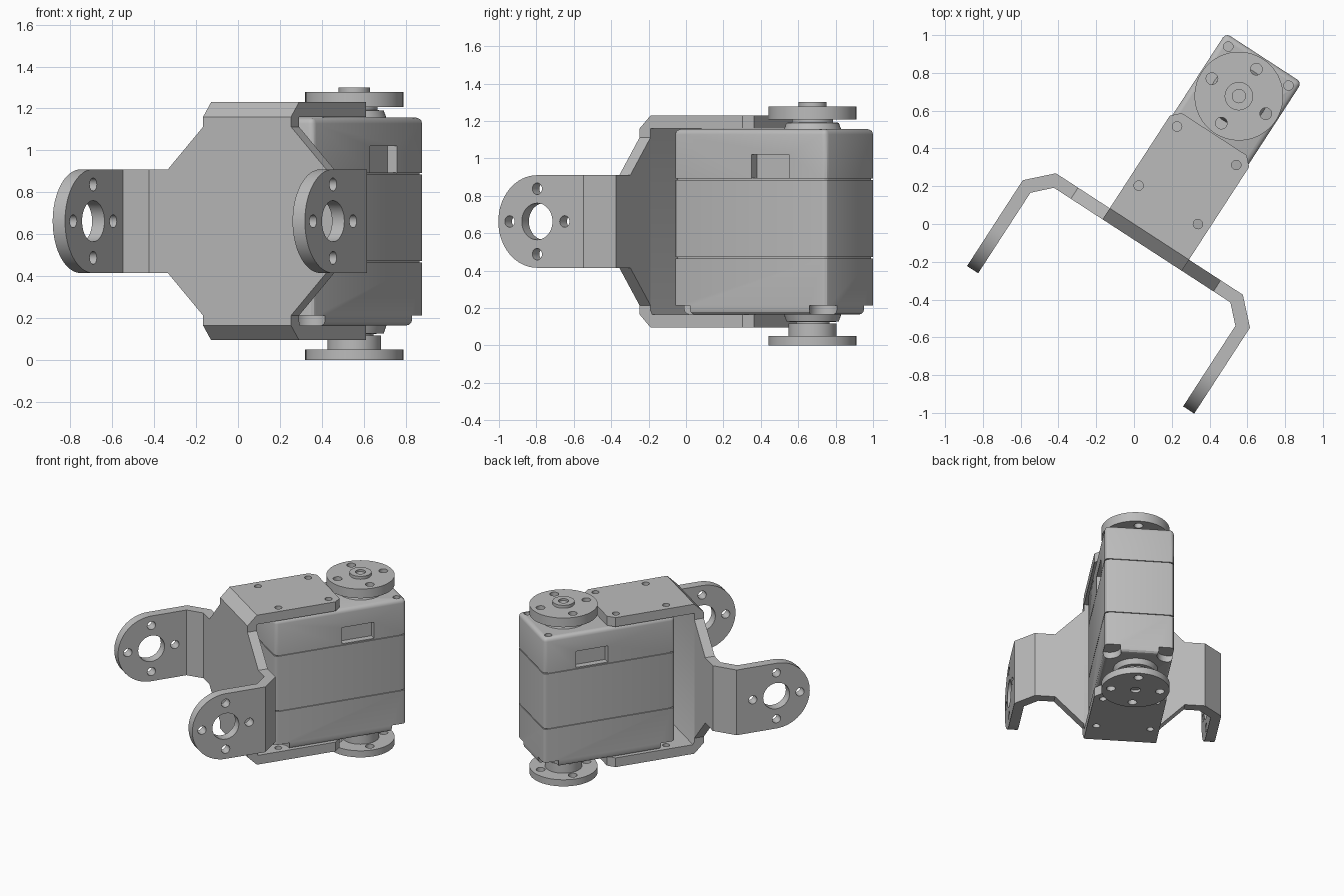
import bpy, bmesh
from math import sin, cos, pi, radians
from mathutils import Matrix, Vector

if "Cube" in bpy.data.objects:
    bpy.data.objects.remove(bpy.data.objects["Cube"])

# Shared frame: u across, v backwards, z up; the whole assembly is turned about z
FRAME = Matrix.Rotation(radians(-33), 4, 'Z') @ Matrix.Translation((0.097, 0, 0))
MID = 0.6625          # mirror height of the bracket
ARM = 0.717           # half width over the two arms
T = 0.07              # sheet thickness
HORN_V = 0.87         # output axis

grey = bpy.data.materials.new("plain_grey")
grey.use_nodes = True
grey.diffuse_color = (0.5, 0.5, 0.5, 1)
grey.node_tree.nodes["Principled BSDF"].inputs["Base Color"].default_value = grey.diffuse_color


def finish(name, bm):
    bmesh.ops.recalc_face_normals(bm, faces=bm.faces)
    bm.transform(FRAME)
    mesh = bpy.data.meshes.new(name)
    bm.to_mesh(mesh)
    bm.free()
    mesh.materials.append(grey)
    obj = bpy.data.objects.new(name, mesh)
    bpy.context.collection.objects.link(obj)
    return obj


def prism(name, outline, axis, lo, hi):
    """Extrude a 2D outline along one axis of the frame."""
    place = {'u': lambda a, b, d: (d, a, b),
             'v': lambda a, b, d: (a, d, b),
             'z': lambda a, b, d: (a, b, d)}[axis]
    bm = bmesh.new()
    face = bm.faces.new([bm.verts.new(place(a, b, lo)) for a, b in outline])
    ext = bmesh.ops.extrude_face_region(bm, geom=[face])
    bmesh.ops.translate(bm, vec=Vector(place(0, 0, hi - lo)),
                        verts=[g for g in ext["geom"] if isinstance(g, bmesh.types.BMVert)])
    return finish(name, bm)


def circle(a, b, r, n=32, start=0.0, sweep=2 * pi):
    full = sweep > 6
    steps = n if full else n + 1
    return [(a + r * cos(start + sweep * i / n), b + r * sin(start + sweep * i / n))
            for i in range(steps)]


def rect(a0, a1, b0, b1):
    return [(a0, b0), (a1, b0), (a1, b1), (a0, b1)]


def case(name, half, v0, v1, z0, z1, rounded_z=None):
    """Box with rounded upright edges and, optionally, one rounded end."""
    bm = bmesh.new()
    bmesh.ops.create_cube(bm, size=1)
    for vert in bm.verts:
        x, y, z = vert.co
        vert.co = (2 * half * x, v0 + (v1 - v0) * (y + 0.5), z0 + (z1 - z0) * (z + 0.5))
    edges = []
    for e in bm.edges:
        za, zb = (v.co.z for v in e.verts)
        at_end = rounded_z is not None and max(abs(za - rounded_z), abs(zb - rounded_z)) < 1e-5
        if abs(za - zb) > 1e-4 or at_end:
            edges.append(e)
    bmesh.ops.bevel(bm, geom=edges, offset=0.028, segments=3, profile=0.5, affect='EDGES')
    return finish(name, bm)


def lathe(name, profile, v, n=48):
    """Spin a closed radius/height profile about the output axis."""
    bm = bmesh.new()
    rings = [[bm.verts.new((r * cos(2 * pi * i / n), v + r * sin(2 * pi * i / n), z))
              for i in range(n)] for r, z in profile]
    for k, ring in enumerate(rings):
        nxt = rings[(k + 1) % len(rings)]
        for i in range(n):
            j = (i + 1) % n
            bm.faces.new((ring[i], ring[j], nxt[j], nxt[i]))
    return finish(name, bm)


def cut(obj, cutters):
    for c in cutters:
        mod = obj.modifiers.new("cut", 'BOOLEAN')
        mod.operation, mod.solver, mod.object = 'DIFFERENCE', 'EXACT', c
    deps = bpy.context.evaluated_depsgraph_get()
    mesh = bpy.data.meshes.new_from_object(obj.evaluated_get(deps))
    obj.modifiers.clear()
    obj.data = mesh
    for c in cutters:
        bpy.data.objects.remove(c)


parts = []

# Servo case: three shells with thin seams around a slightly smaller core
W, V0, V1 = 0.24, 0.138, 1.112
upper = case("upper_case", W, V0, V1, 0.892, 1.156, 1.156)
middle = case("middle_case", W, V0, V1, 0.472, 0.885)
lower = case("lower_case", W, V0, V1, 0.165, 0.465, 0.165)
core = case("case_core", W - 0.06, V0 + 0.012, V1 - 0.012, 0.3, 1.05)
seams = [case("seam_filler", W - 0.008, V0 + 0.008, V1 - 0.008, z - 0.012, z + 0.012)
         for z in (0.4685,)]
seams.append(case("upper_seam_filler", W - 0.008, V0 + 0.008, V1 - 0.008, 0.88, 0.894))
sockets = [prism("socket_cutter", rect(0.635, 0.875, 0.87, 1.02), 'u', *sorted((s * 0.185, s * 0.3)))
           for s in (-1, 1)]
screws = [prism("screw_cutter", circle(s * 0.19, V1 - 0.052, 0.025, 20), 'z', 1.11, 1.2)
          for s in (-1, 1)]
cut(upper, sockets + screws)
notches = [prism("notch_cutter", circle(s * (W - 0.035), v, 0.08, 24), 'z', 0.1, 0.213)
           for s in (-1, 1) for v in (V0 + 0.035, V1 - 0.035)]
cut(lower, notches)
parts += [upper, middle, lower, core] + seams

# Output collars and horns
parts.append(lathe("upper_collar", [(0.03, 1.15), (0.155, 1.15), (0.14, 1.19), (0.11, 1.192),
                                    (0.11, 1.22), (0.03, 1.22)], HORN_V))
parts.append(lathe("lower_collar", [(0.03, 0.17), (0.155, 0.17), (0.14, 0.127), (0.09, 0.125),
                                    (0.09, 0.1), (0.03, 0.1)], HORN_V))
top_horn = lathe("upper_horn", [(0.035, 1.208), (0.235, 1.208), (0.235, 1.278), (0.075, 1.278),
                                (0.075, 1.3), (0.035, 1.3)], HORN_V)
low_horn = lathe("lower_horn", [(0.035, 0), (0.235, 0), (0.235, 0.05), (0.128, 0.05),
                                (0.128, 0.118), (0.035, 0.118)], HORN_V)
for horn, lo, hi in ((top_horn, 1.19, 1.29), (low_horn, -0.02, 0.07)):
    cut(horn, [prism("horn_hole", circle(0.17 * cos(k * pi / 2), HORN_V + 0.17 * sin(k * pi / 2),
                                         0.031, 20), 'z', lo, hi) for k in range(4)])
    parts.append(horn)
parts.append(prism("upper_shaft", circle(0, HORN_V, 0.036, 24), 'z', 1.15, 1.285))
parts.append(prism("lower_shaft", circle(0, HORN_V, 0.036, 24), 'z', 0.02, 0.17))

# Bracket web with bent top and bottom edges
H, FL = 0.5675, 0.25
half_web = [(0, H), (-T, H - T), (-T, T - H), (0, -H), (0.01, -H), (0.01, T - H),
            (0, T - H - 0.0), (0, H - T), (0.01, H - T), (0.01, H)]
web = [(v, MID + z) for v, z in half_web if (v, z) != (0, T - H)]
web.insert(6, (0, MID + T - H + 0.02))
parts.append(prism("bracket_web", web, 'u', -FL, FL))

# Bracket flanges above and below the servo
for name, z0 in (("upper_flange", MID + H - T), ("lower_flange", MID - H)):
    c = 0.045
    flange = prism(name, [(-FL, 0), (FL, 0), (FL, 0.63 - c), (FL - c, 0.63),
                          (c - FL, 0.63), (-FL, 0.63 - c)], 'z', z0, z0 + T)
    cut(flange, [prism("flange_hole", circle(s * 0.187, v, 0.025, 20), 'z', z0 - 0.05, z0 + 0.12)
                 for s in (-1, 1) for v in (0.184, 0.557)])
    parts.append(flange)

# Side wings, bends and rounded arms, mirrored left and right
R = 0.2475
V_END = -0.668 + R
for side, s in (("left", 1), ("right", -1)):
    wing = [(0.24, 0.45), (FL, 0.45), (0.45, R), (0.45, -R), (FL, -0.45), (0.24, -0.45)]
    parts.append(prism(side + "_wing", [(s * u, MID + z) for u, z in wing], 'v', -T, 0))
    bend = [(0.445, 0), (ARM - 0.127, 0), (ARM, -0.126), (ARM, -0.16),
            (ARM - T, -0.16), (ARM - 0.16, -T), (0.445, -T)]
    parts.append(prism(side + "_bend", [(s * u, v) for u, v in bend], 'z', MID - R, MID + R))
    outline = [(-0.16, MID - R), (-0.16, MID + R)] + circle(V_END, MID, R, 32, pi / 2, pi)
    arm = prism(side + "_arm", outline, 'u', *sorted((s * (ARM - T), s * ARM)))
    span = sorted((s * (ARM - 0.2), s * (ARM + 0.1)))
    holes = [prism("arm_hole", circle(V_END, MID, 0.098, 40), 'u', *span)]
    holes += [prism("arm_hole", circle(V_END + 0.175 * cos(k * pi / 2),
                                       MID + 0.175 * sin(k * pi / 2), 0.031, 20), 'u', *span)
              for k in range(4)]
    cut(arm, holes)
    parts.append(arm)

# Smooth the round surfaces, keep the edges sharp
bpy.ops.object.select_all(action='DESELECT')
for obj in parts:
    obj.select_set(True)
bpy.context.view_layer.objects.active = parts[0]
bpy.ops.object.shade_smooth_by_angle(angle=radians(30))
